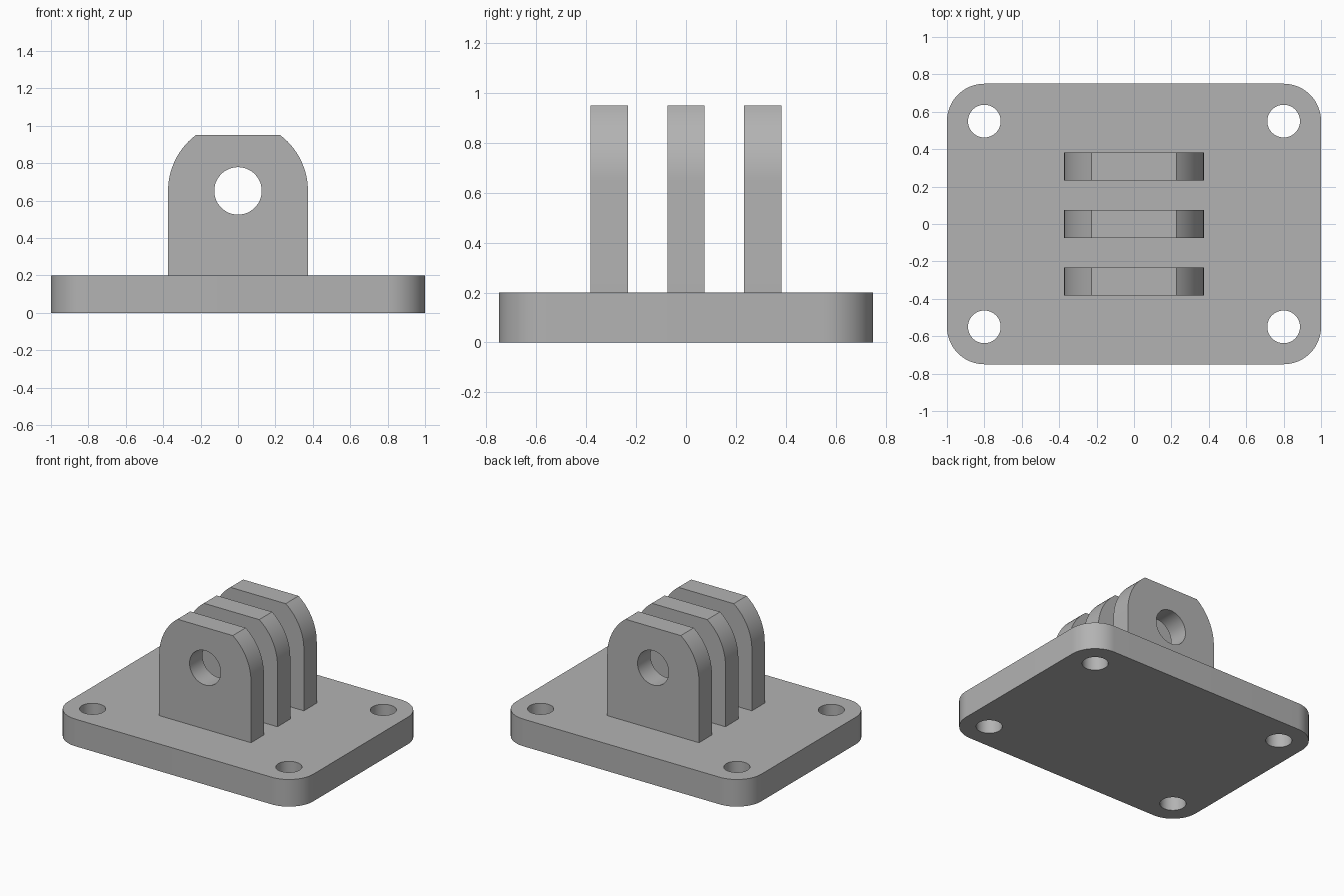
import bpy, bmesh, math
from mathutils import Matrix

if "Cube" in bpy.data.objects:
    bpy.data.objects.remove(bpy.data.objects["Cube"])

PLATE_TOP = 0.2
grey = bpy.data.materials.new("plain grey")
grey.diffuse_color = (0.45, 0.45, 0.45, 1)
grey.use_nodes = True
grey.node_tree.nodes["Principled BSDF"].inputs["Base Color"].default_value = grey.diffuse_color


def arc(cx, cy, r, a0, a1, n):
    """Points on an arc, angles in degrees."""
    return [(cx + r * math.cos(math.radians(a0 + (a1 - a0) * i / n)),
             cy + r * math.sin(math.radians(a0 + (a1 - a0) * i / n)))
            for i in range(n + 1)]


def extruded(name, outline, holes, depth, matrix):
    """Fill an outline with round holes, then extrude it upward by depth."""
    bm = bmesh.new()
    loops = [outline] + [arc(x, y, r, 0, 360, 48)[:-1] for x, y, r in holes]
    edges = []
    for loop in loops:
        vs = [bm.verts.new((x, y, 0)) for x, y in loop]
        edges += [bm.edges.new((vs[i - 1], vs[i])) for i in range(len(vs))]
    bmesh.ops.triangle_fill(bm, use_beauty=True, use_dissolve=False,
                            edges=edges, normal=(0, 0, 1))
    ext = bmesh.ops.extrude_face_region(bm, geom=bm.faces[:], use_keep_orig=True)
    top = [g for g in ext["geom"] if isinstance(g, bmesh.types.BMVert)]
    bmesh.ops.translate(bm, verts=top, vec=(0, 0, depth))
    bmesh.ops.transform(bm, matrix=matrix, verts=bm.verts[:])
    bmesh.ops.recalc_face_normals(bm, faces=bm.faces[:])
    mesh = bpy.data.meshes.new(name)
    bm.to_mesh(mesh)
    bm.free()
    mesh.materials.append(grey)
    ob = bpy.data.objects.new(name, mesh)
    bpy.context.collection.objects.link(ob)
    bpy.ops.object.select_all(action='DESELECT')
    ob.select_set(True)
    bpy.context.view_layer.objects.active = ob
    bpy.ops.object.shade_smooth_by_angle(angle=math.radians(30))
    return ob


# Base plate with rounded corners and four screw holes
corners = [(0.8, 0.55), (-0.8, 0.55), (-0.8, -0.55), (0.8, -0.55)]
plate = []
for i, (x, y) in enumerate(corners):
    plate += arc(x, y, 0.2, 90 * i, 90 * i + 90, 16)
extruded("base_plate", plate, [(x, y, 0.0875) for x, y in corners],
         PLATE_TOP, Matrix.Identity(4))

# Three upright lugs: round shoulders, flat top, pivot hole
R, CZ, TOP, THICK, PITCH = 0.374, 0.652, 0.95, 0.15, 0.308
a = math.degrees(math.asin((TOP - CZ) / R))
lug = ([(-R, PLATE_TOP), (R, PLATE_TOP)] + arc(0, CZ, R, 0, a, 14)
       + arc(0, CZ, R, 180 - a, 180, 14))
for name, k in (("front_lug", -1), ("middle_lug", 0), ("back_lug", 1)):
    upright = (Matrix.Translation((0, k * PITCH + THICK / 2, 0))
               @ Matrix.Rotation(math.pi / 2, 4, 'X'))
    extruded(name, lug, [(0, CZ, 0.127)], THICK, upright)
